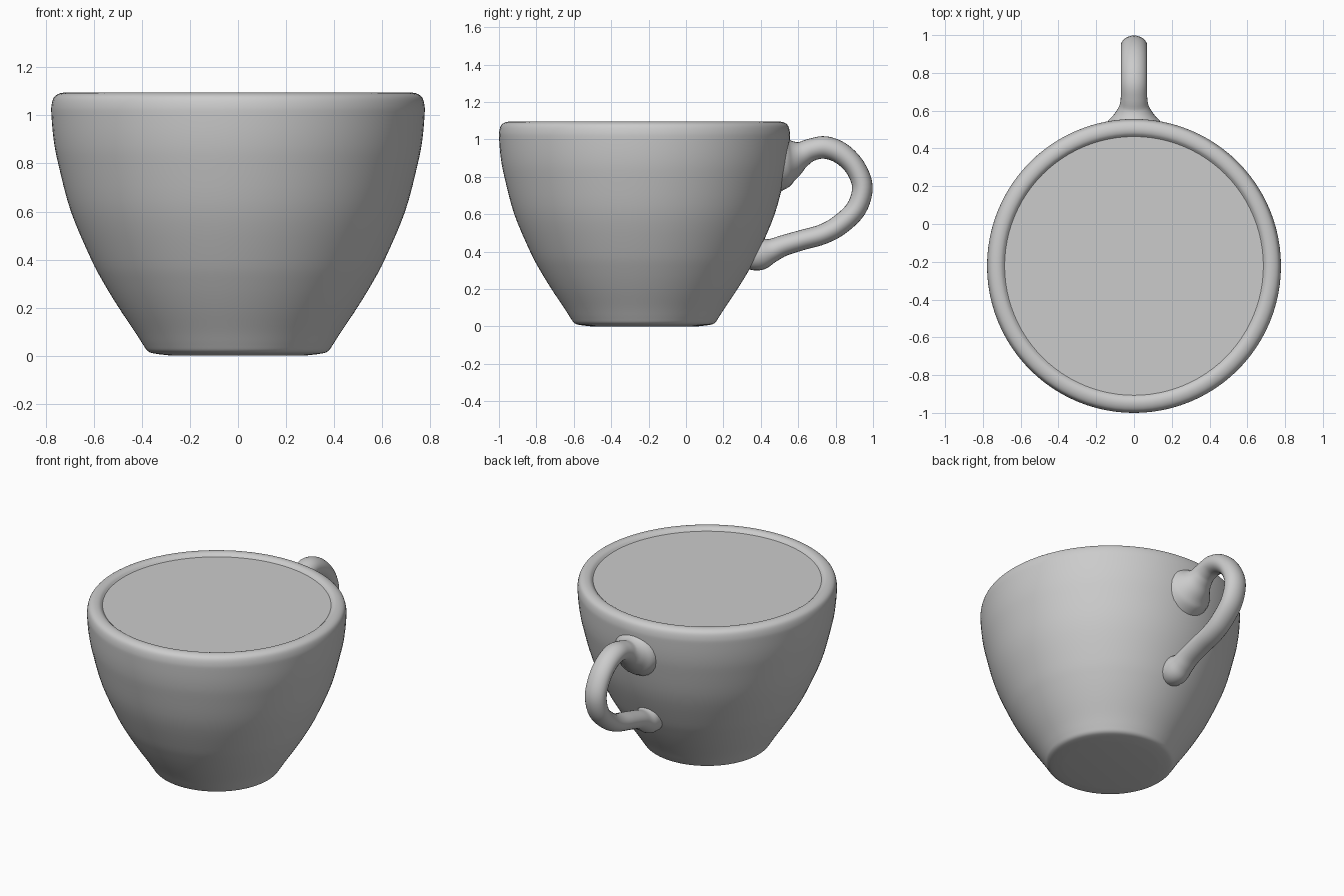
import bpy, bmesh, math
from mathutils import Vector

if "Cube" in bpy.data.objects:
    bpy.data.objects.remove(bpy.data.objects["Cube"])

CY = -0.222  # cup axis position on y


def spline(pts, steps):
    """Catmull-Rom resampling of tuples of any length."""
    p = [Vector(q) for q in pts]
    p = [p[0] * 2 - p[1]] + p + [p[-1] * 2 - p[-2]]
    out = []
    for i in range(1, len(p) - 2):
        a, b, c, d = p[i - 1:i + 3]
        for k in range(steps):
            t = k / steps
            out.append(0.5 * (2 * b + (c - a) * t + (2 * a - 5 * b + 4 * c - d) * t ** 2
                              + (3 * b - a - 3 * c + d) * t ** 3))
    return out + [p[-2]]


def skin(name, rings):
    """Bridge closed rings of points into a smooth capped mesh."""
    bm = bmesh.new()
    vs = [[bm.verts.new(c) for c in r] for r in rings]
    n = len(vs[0])
    for a, b in zip(vs, vs[1:]):
        for i in range(n):
            j = (i + 1) % n
            bm.faces.new((a[i], a[j], b[j], b[i]))
    bm.faces.new(vs[0])
    bm.faces.new(vs[-1])
    bmesh.ops.recalc_face_normals(bm, faces=bm.faces)
    me = bpy.data.meshes.new(name)
    bm.to_mesh(me)
    bm.free()
    ob = bpy.data.objects.new(name, me)
    bpy.context.collection.objects.link(ob)
    bpy.context.view_layer.objects.active = ob
    bpy.ops.object.select_all(action='DESELECT')
    ob.select_set(True)
    bpy.ops.object.shade_smooth_by_angle(angle=math.radians(40))
    return ob


def circle(r, z, n=96):
    return [(r * math.cos(2 * math.pi * i / n), CY + r * math.sin(2 * math.pi * i / n), z)
            for i in range(n)]


# Cup body: foot, flaring wall, rounded rim, filled to just below the rim
profile = [(0.28, 0.0), (0.345, 0.008), (0.375, 0.018), (0.395, 0.045), (0.43, 0.1),
           (0.497, 0.2), (0.558, 0.3), (0.611, 0.4), (0.696, 0.6), (0.749, 0.8),
           (0.768, 0.9), (0.777, 1.0), (0.777, 1.04), (0.768, 1.073), (0.75, 1.089),
           (0.725, 1.095), (0.702, 1.09), (0.685, 1.075)]
skin("cup_body", [circle(r, z) for r, z in spline(profile, 4)])

# Handle: swept ellipse (y, z, half width in x, half thickness), flared at the wall
path = [(0.47, 0.885, 0.17, 0.17), (0.535, 0.897, 0.145, 0.145), (0.575, 0.905, 0.108, 0.105),
        (0.62, 0.922, 0.08, 0.07), (0.67, 0.945, 0.07, 0.06), (0.745, 0.957, 0.07, 0.06),
        (0.83, 0.925, 0.07, 0.058), (0.905, 0.85, 0.07, 0.055), (0.943, 0.745, 0.07, 0.055),
        (0.91, 0.63, 0.07, 0.055), (0.82, 0.542, 0.07, 0.055), (0.73, 0.493, 0.07, 0.054),
        (0.62, 0.462, 0.07, 0.054), (0.52, 0.432, 0.07, 0.056), (0.46, 0.407, 0.073, 0.064),
        (0.41, 0.393, 0.083, 0.085), (0.36, 0.385, 0.085, 0.085), (0.28, 0.385, 0.07, 0.06)]
pts = spline(path, 5)
rings = []
for i, p in enumerate(pts):
    a, b = pts[max(i - 1, 0)], pts[min(i + 1, len(pts) - 1)]
    nrm = Vector((a[1] - b[1], b[0] - a[0])).normalized()
    ring = []
    for k in range(24):
        t = 2 * math.pi * k / 24
        s = p[3] * math.sin(t)
        ring.append((p[2] * math.cos(t), p[0] + nrm.x * s, p[1] + nrm.y * s))
    rings.append(ring)
skin("handle", rings)
